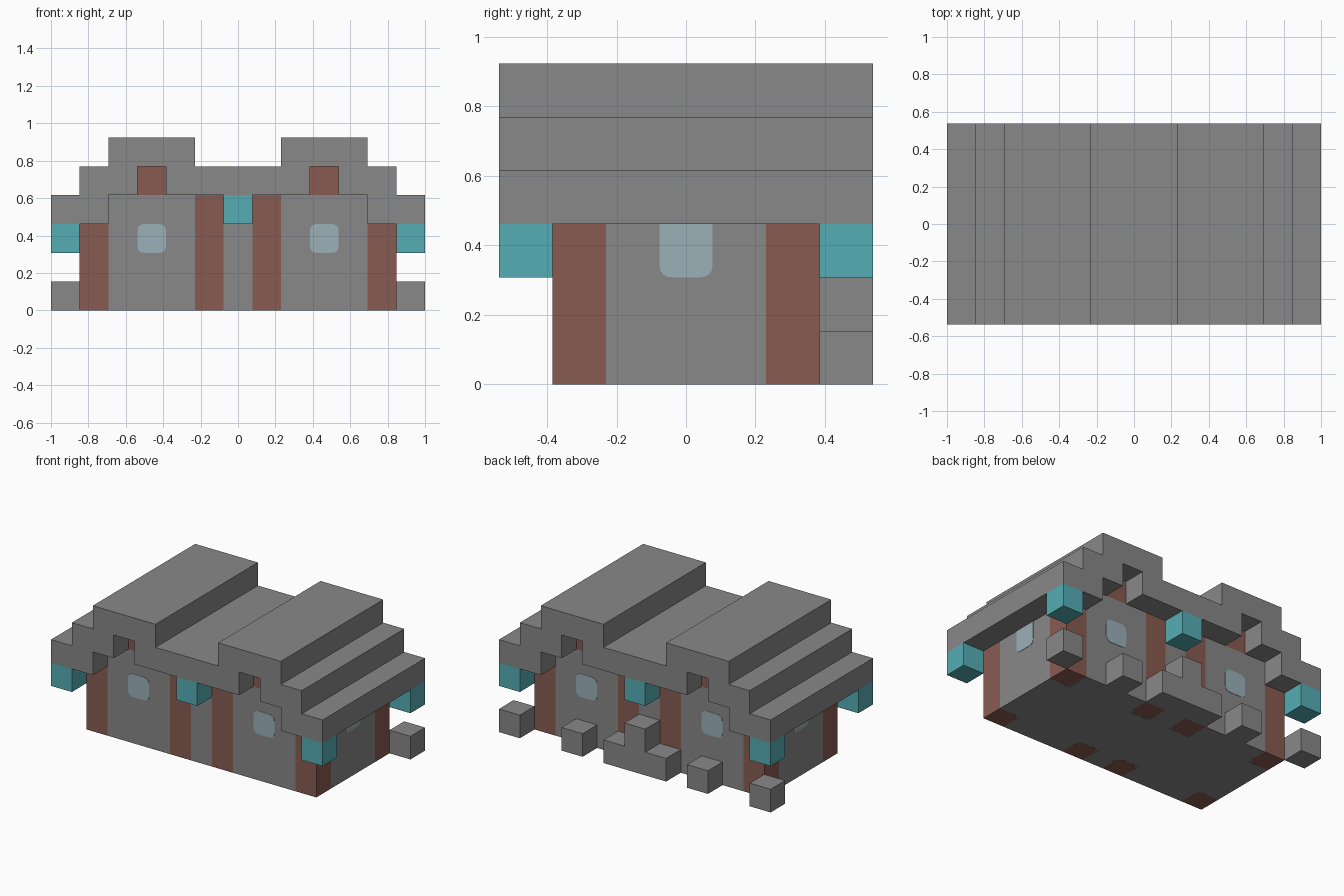
import bpy
import bmesh
from mathutils import Vector

U = 2 / 13  # one building block

if "Cube" in bpy.data.objects:
    bpy.data.objects.remove(bpy.data.objects["Cube"], do_unlink=True)


def material(name, rgb):
    m = bpy.data.materials.new(name)
    m.use_nodes = True
    m.diffuse_color = (*rgb, 1)
    m.node_tree.nodes["Principled BSDF"].inputs["Base Color"].default_value = (*rgb, 1)
    return m


STONE = material("grey stone", (0.246, 0.246, 0.246))
WOOD = material("reddish brown wood", (0.246, 0.105, 0.083))
TEAL = material("teal lantern", (0.093, 0.423, 0.462))
GLASS = material("pale blue glass", (0.328, 0.44, 0.485))

# Ways to place a 2D outline and its depth in space
ALONG = {
    "x": lambda a, b, t: (t, a, b),
    "y": lambda a, b, t: (a, t, b),
    "z": lambda a, b, t: (a, b, t),
}


def prism(name, outline, axis, start, end, mat, rounded=(), radius=0.25):
    """Extrude an outline (in blocks) along an axis, rounding chosen corners."""
    points = []
    for i, p in enumerate(outline):
        p = Vector(p)
        if i in rounded:
            before = (Vector(outline[i - 1]) - p).normalized() * radius
            after = (Vector(outline[(i + 1) % len(outline)]) - p).normalized() * radius
            points += [p + before * (1 - t) ** 2 + after * t ** 2
                       for t in (k / 4 for k in range(5))]
        else:
            points.append(p)
    place = ALONG[axis]
    bm = bmesh.new()
    face = bm.faces.new([bm.verts.new(Vector(place(p.x, p.y, start)) * U) for p in points])
    grown = bmesh.ops.extrude_face_region(bm, geom=[face], use_keep_orig=True)
    bmesh.ops.translate(bm, vec=Vector(place(0, 0, end - start)) * U,
                        verts=[v for v in grown["geom"] if isinstance(v, bmesh.types.BMVert)])
    bmesh.ops.recalc_face_normals(bm, faces=bm.faces)
    mesh = bpy.data.meshes.new(name)
    bm.to_mesh(mesh)
    bm.free()
    mesh.materials.append(mat)
    obj = bpy.data.objects.new(name, mesh)
    bpy.context.collection.objects.link(obj)
    return obj


def rect(a0, a1, b0, b1):
    return [(a0, b0), (a1, b0), (a1, b1), (a0, b1)]


def box(name, x, y, z0, z1, mat, width=1, depth=1):
    w, d = width / 2, depth / 2
    return prism(name, rect(x - w, x + w, y - d, y + d), "z", z0, z1, mat)


# Stepped roof with two ridges
half = [(1.5, 5), (1.5, 6), (4.5, 6), (4.5, 5), (5.5, 5), (5.5, 4), (6.5, 4),
        (6.5, 3), (4.5, 3), (4.5, 4), (3.5, 4), (3.5, 5), (2.5, 5), (2.5, 4)]
prism("roof", half + [(-x, z) for x, z in reversed(half)], "y", -3.5, 3.5, STONE)

# Floor and central wall
box("floor", 0, 0, 0.012, 0.5, STONE, 10.9, 4.9)
box("centre_wall", 0, 0, 0, 4, STONE, 1, 5)

for side, sx in (("left", 1), ("right", -1)):
    # Wall sections between the posts
    box(f"{side}_main_wall", 3 * sx, 0, 0, 4, STONE, 3, 5)
    box(f"{side}_end_wall", 5 * sx, 0, 0, 3, STONE, 1, 3)
    box(f"{side}_inner_wall", sx, 0, 0, 4, STONE, 1, 3)
    box(f"{side}_ridge_beam", 3 * sx, 0, 4, 5, WOOD, 1, 5)

    # End window, with its top against the eaves
    prism(f"{side}_end_window", rect(-0.5, 0.5, 2, 3), "x", 5.49 * sx, 5.515 * sx,
          GLASS, rounded=(0, 1))

    for end, sy in (("front", -1), ("back", 1)):
        # Timber posts, rounded where they meet the floor inside
        corner = [(5.5 * sx, 2.5 * sy), (4.5 * sx, 2.5 * sy),
                  (4.5 * sx, 1.5 * sy), (5.5 * sx, 1.5 * sy)]
        prism(f"{side}_{end}_corner_post", corner, "z", 0, 3, WOOD, rounded=(2,), radius=0.4)
        inner = [(x - 4 * sx, y) for x, y in corner]
        prism(f"{side}_{end}_door_post", inner, "z", 0, 4, WOOD, rounded=(2, 3), radius=0.4)

        # Rounded windows and lanterns under the eaves
        prism(f"{side}_{end}_window", rect(3 * sx - 0.5, 3 * sx + 0.5, 2, 3), "y",
              2.49 * sy, 2.515 * sy, GLASS, rounded=(0, 1, 2, 3))
        box(f"{side}_{end}_lantern", 6 * sx, 3 * sy, 2, 3, TEAL)

    # Loose stone blocks behind the building
    box(f"{side}_outer_block", 6 * sx, 3, 0, 1, STONE)
    box(f"{side}_inner_block", 3 * sx, 3, 0, 1, STONE)

for end, sy in (("front", -1), ("back", 1)):
    box(f"{end}_centre_lantern", 0, 3 * sy, 3, 4, TEAL)

# Stepped block at the middle of the back
step = [(-1.5, 0), (1.5, 0), (1.5, 1), (0.5, 1), (0.5, 2), (-0.5, 2), (-0.5, 1), (-1.5, 1)]
prism("back_stepped_block", step, "y", 2.5, 3.5, STONE)
